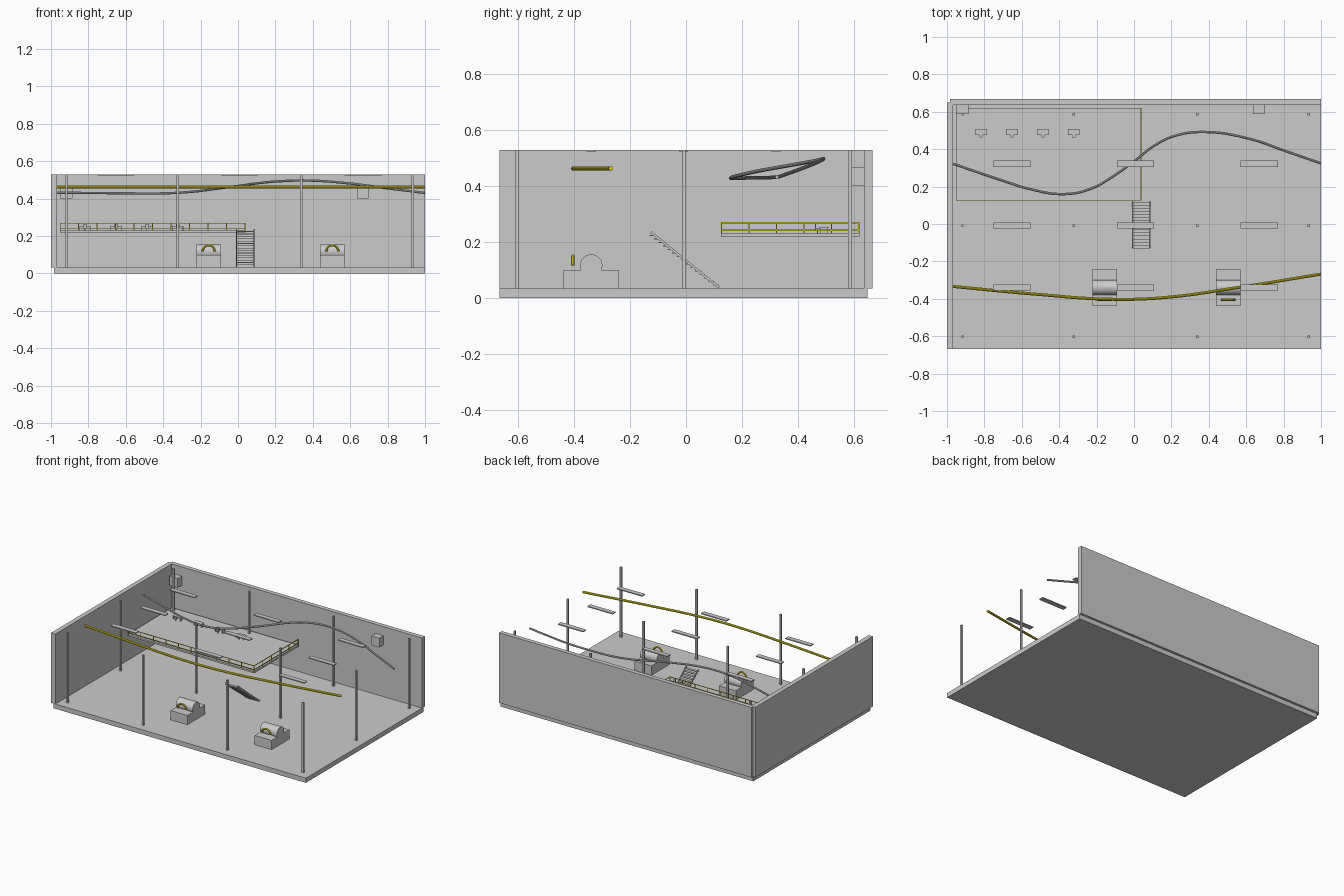
import bpy
from math import pi, cos, sin, atan2, hypot
from mathutils import Vector

if "Cube" in bpy.data.objects:
    bpy.data.objects.remove(bpy.data.objects["Cube"])

U = 0.0661                 # one floor module
CX, CY, FZ = 0.0085, -0.0085, 0.033   # floor centre and floor top

yellow = bpy.data.materials.new("safety_yellow")
yellow.diffuse_color = (0.85, 0.7, 0.02, 1)
yellow.use_nodes = True
yellow.node_tree.nodes["Principled BSDF"].inputs["Base Color"].default_value = yellow.diffuse_color


def box(name, x, y, z, mat=None):
    """Box from (min, max) pairs."""
    bpy.ops.mesh.primitive_cube_add(size=1, location=[(a + b) / 2 for a, b in (x, y, z)])
    o = bpy.context.object
    o.name = name
    o.scale = [b - a for a, b in (x, y, z)]
    bpy.ops.object.transform_apply(location=False, rotation=False, scale=True)
    if mat:
        o.data.materials.append(mat)
    return o


def cbox(name, c, s, mat=None):
    """Box from centre and size."""
    return box(name, *[(p - d / 2, p + d / 2) for p, d in zip(c, s)], mat)


def tube(name, pts, r, mat=None):
    """Smooth round pipe through the points."""
    cu = bpy.data.curves.new(name, 'CURVE')
    cu.dimensions = '3D'
    cu.bevel_depth, cu.bevel_resolution, cu.use_fill_caps = r, 3, True
    sp = cu.splines.new('BEZIER')
    sp.bezier_points.add(len(pts) - 1)
    for b, p in zip(sp.bezier_points, pts):
        b.co = p
        b.handle_left_type = b.handle_right_type = 'AUTO'
    o = bpy.data.objects.new(name, cu)
    bpy.context.collection.objects.link(o)
    bpy.ops.object.select_all(action='DESELECT')
    o.select_set(True)
    bpy.context.view_layer.objects.active = o
    bpy.ops.object.convert(target='MESH')
    o = bpy.context.object
    o.name = name
    if mat and not o.data.materials:
        o.data.materials.append(mat)
    bpy.ops.object.shade_smooth_by_angle()
    return o


# Floor and two walls
box("floor", (-0.983, 1.0), (-0.667, 0.65), (0, FZ))
box("back_wall", (-0.983, 1.0), (0.636, 0.667), (FZ, 0.53))
box("left_wall", (-1.0, -0.967), (-0.667, 0.65), (FZ, 0.53))

# Columns
for i in (-14, -5, 5, 14):
    for j in (-9, 0, 9):
        cbox("column", (CX + i * U, CY + j * U, (FZ + 0.53) / 2), (0.013, 0.013, 0.53 - FZ))

# Ceiling lights
for i in (-10, 0, 10):
    for j in (-5, 0, 5):
        cbox("ceiling_light", (CX + i * U, CY + j * U, 0.5265), (3 * U, 0.5 * U, 0.007))

# Mezzanine deck
X0, X1, Y0, Y1, DZ = -0.953, 0.039, 0.125, 0.62, 0.23
box("mezzanine_deck", (X0, X1), (Y0, Y1), (0.218, DZ))

# Railings on the two open sides
T = 0.004
for z in (0.242, 0.269):
    box("front_rail", (X0, X1), (Y0, Y0 + T), (z - T / 2, z + T / 2), yellow)
    box("side_rail", (X1 - T, X1), (Y0, Y1), (z - T / 2, z + T / 2), yellow)
for i in range(11):
    x = X0 + T / 2 + i * (X1 - X0 - T) / 10
    cbox("front_rail_post", (x, Y0 + T / 2, 0.25), (T, T, 0.04), yellow)
for i in range(1, 6):
    y = Y0 + T / 2 + i * (Y1 - Y0 - T) / 5
    cbox("side_rail_post", (X1 - T / 2, y, 0.25), (T, T, 0.04), yellow)

# Desks and chairs on the deck
for i in (-12.5, -10, -7.5, -5):
    x = CX + i * U
    cbox("desk_top", (x, 0.493, 0.252), (0.062, 0.032, 0.004))
    for s in (-1, 1):
        cbox("desk_leg", (x + s * 0.028, 0.493, 0.24), (0.003, 0.026, 0.02))
    cbox("chair_seat", (x, 0.47, 0.246), (0.017, 0.017, 0.004))
    cbox("chair_back", (x, 0.463, 0.255), (0.017, 0.003, 0.02))
    cbox("chair_stem", (x, 0.47, 0.237), (0.004, 0.004, 0.014))

# Staircase: thin treads carried by two sloping stringers
SX = 0.038
top, low = Vector((SX, -0.126, 0.236)), Vector((SX, 0.118, 0.037))
d = low - top
for s in (-1, 1):
    o = cbox("stair_stringer", (SX + s * 0.047, *((top + low) / 2).yz), (0.005, d.length, 0.008))
    o.rotation_euler.x = atan2(d.z, d.y)
N = 15
for i in range(N):
    p = top.lerp(low, (i + 0.3) / N)
    cbox("stair_tread", (SX, p.y, p.z - 0.008 * (1 - i / N)), (0.098, 0.019, 0.0035))

# Machines: block, horizontal drum and yellow half-ring handle
for i in (-2.5, 7.5):
    x, y = CX + i * U, CY - 5 * U
    cbox("machine_base", (x, y, FZ + U / 2), (2 * U, 3 * U, U))
    bpy.ops.mesh.primitive_cylinder_add(vertices=32, radius=0.04, depth=2 * U,
                                        location=(x, y, 0.116), rotation=(0, pi / 2, 0))
    bpy.context.object.name = "machine_drum"
    bpy.ops.object.shade_smooth_by_angle()
    arc = [(x + 0.033 * cos(k * pi / 8), y - U, 0.117 + 0.033 * sin(k * pi / 8)) for k in range(9)]
    tube("machine_guard", arc, 0.006, yellow)

# Wall-mounted units on the back wall
box("wall_unit_left", (-0.952, -0.886), (0.589, 0.642), (0.4, 0.466))
box("wall_unit_right", (0.637, 0.697), (0.589, 0.642), (0.4, 0.466))

# Overhead pipes
tube("yellow_pipe", [(x, y, 0.463) for x, y in (
    (-0.967, -0.334), (-0.54, -0.374), (-0.13, -0.402), (0.165, -0.393),
    (0.565, -0.338), (0.998, -0.268))], 0.008, yellow)
tube("grey_pipe", [
    (-0.967, 0.322, 0.431), (-0.717, 0.237, 0.43), (-0.556, 0.187, 0.428), (-0.38, 0.16, 0.429),
    (-0.235, 0.187, 0.438), (-0.1, 0.263, 0.455), (0.0, 0.335, 0.468), (0.11, 0.42, 0.483),
    (0.22, 0.472, 0.493), (0.38, 0.492, 0.497), (0.62, 0.455, 0.479), (0.81, 0.39, 0.454),
    (0.998, 0.325, 0.431)], 0.0066)
